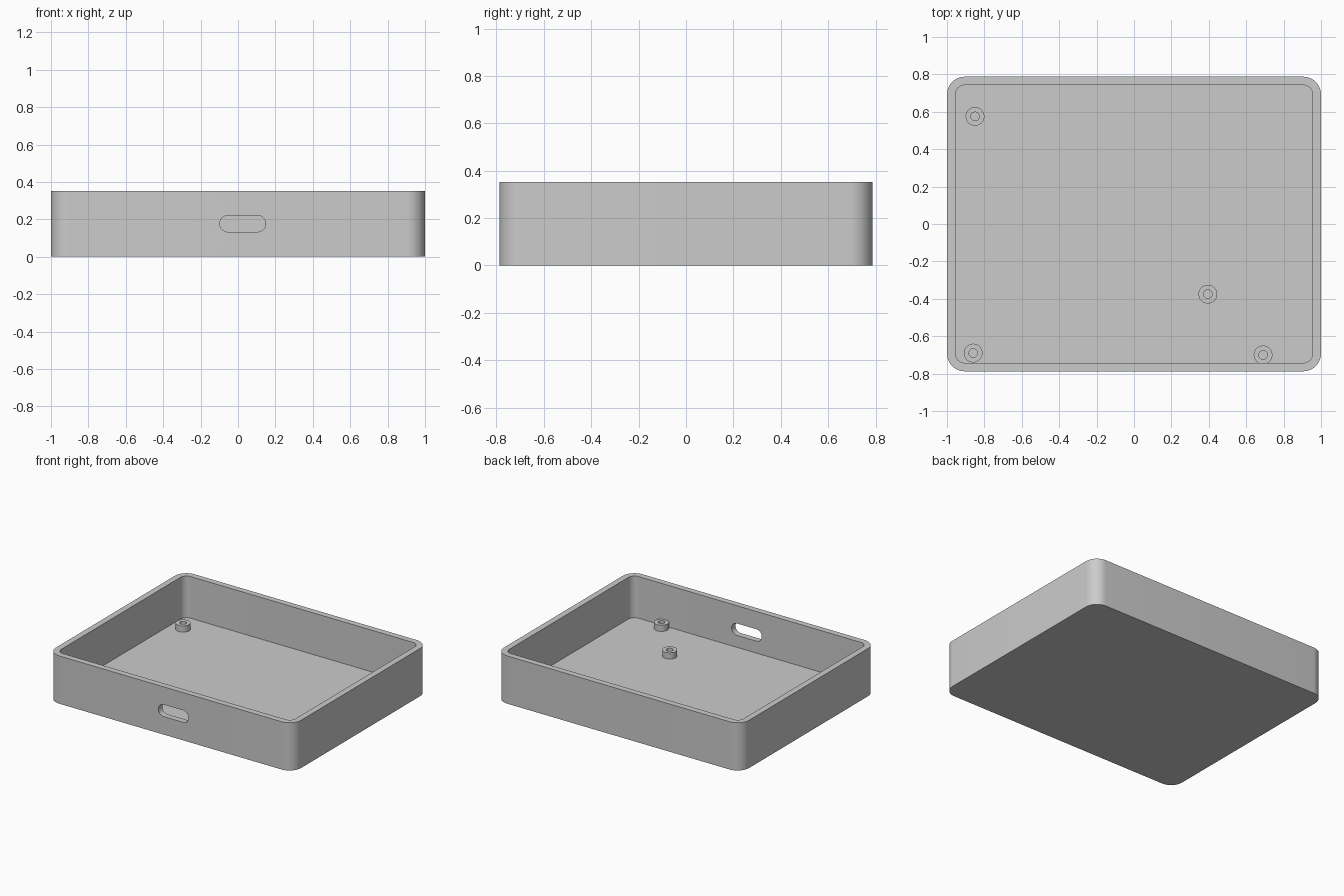
import bpy
import bmesh
import math

cube = bpy.data.objects.get("Cube")
if cube:
    bpy.data.objects.remove(cube, do_unlink=True)

# Overall sizes
WIDTH, DEPTH, HEIGHT = 2.0, 1.575, 0.352
WALL = 0.045
CORNER = 0.095

grey = bpy.data.materials.new("plain grey")
grey.use_nodes = True
GREY = (0.6, 0.6, 0.6, 1.0)
grey.diffuse_color = GREY
grey.node_tree.nodes["Principled BSDF"].inputs["Base Color"].default_value = GREY


def rounded_rect(w, d, r, steps=12):
    """Counter-clockwise outline of a rectangle with round corners."""
    points = []
    for i, (sx, sy) in enumerate([(1, 1), (-1, 1), (-1, -1), (1, -1)]):
        for k in range(steps + 1):
            a = math.pi / 2 * (i + k / steps)
            points.append((sx * (w / 2 - r) + r * math.cos(a),
                           sy * (d / 2 - r) + r * math.sin(a)))
    return points


def circle(r, sides=48):
    return [(r * math.cos(2 * math.pi * k / sides),
             r * math.sin(2 * math.pi * k / sides)) for k in range(sides)]


def loft(name, rings, capped=True):
    """Join (outline, z) rings in order; cap the ends or close into a tube."""
    bm = bmesh.new()
    loops = [[bm.verts.new((x, y, z)) for x, y in outline]
             for outline, z in rings]
    pairs = list(zip(loops, loops[1:]))
    if capped:
        bm.faces.new(loops[0][::-1])
        bm.faces.new(loops[-1])
    else:
        pairs.append((loops[-1], loops[0]))
    for a, b in pairs:
        n = len(a)
        for i in range(n):
            j = (i + 1) % n
            bm.faces.new((a[i], a[j], b[j], b[i]))
    bmesh.ops.recalc_face_normals(bm, faces=bm.faces)
    mesh = bpy.data.meshes.new(name)
    bm.to_mesh(mesh)
    bm.free()
    mesh.materials.append(grey)
    obj = bpy.data.objects.new(name, mesh)
    bpy.context.collection.objects.link(obj)
    return obj


def activate(obj):
    bpy.ops.object.select_all(action='DESELECT')
    obj.select_set(True)
    bpy.context.view_layer.objects.active = obj


def smooth(obj):
    activate(obj)
    bpy.ops.object.shade_smooth_by_angle(angle=math.radians(30))


# Open tray: outer skin, rim, inner skin and floor
outer = rounded_rect(WIDTH, DEPTH, CORNER)
inner = rounded_rect(WIDTH - 2 * WALL, DEPTH - 2 * WALL, CORNER - WALL)
tray = loft("tray", [(outer, 0), (outer, HEIGHT), (inner, HEIGHT), (inner, WALL)])

# Rounded slot through the front wall
slot = loft("slot_cutter", [(rounded_rect(0.245, 0.088, 0.0435), -0.1),
                            (rounded_rect(0.245, 0.088, 0.0435), 0.1)])
slot.rotation_euler.x = math.pi / 2
slot.location = (0.025, -DEPTH / 2, 0.177)
slot.hide_render = True
cut = tray.modifiers.new("slot", 'BOOLEAN')
cut.operation = 'DIFFERENCE'
cut.solver = 'EXACT'
cut.object = slot
activate(tray)
bpy.ops.object.modifier_apply(modifier=cut.name)
bpy.data.objects.remove(slot, do_unlink=True)
smooth(tray)

# Hollow mounting posts standing on the floor
POSTS = {
    "back_right_post": (-0.85, 0.575),
    "front_right_post": (-0.86, -0.69),
    "middle_post": (0.395, -0.375),
    "front_left_post": (0.69, -0.70),
}
body, hole = circle(0.05), circle(0.023)
for name, (x, y) in POSTS.items():
    post = loft(name, [(body, -0.01), (body, 0.046), (hole, 0.046), (hole, -0.01)],
                capped=False)
    post.location = (x, y, WALL)
    smooth(post)
